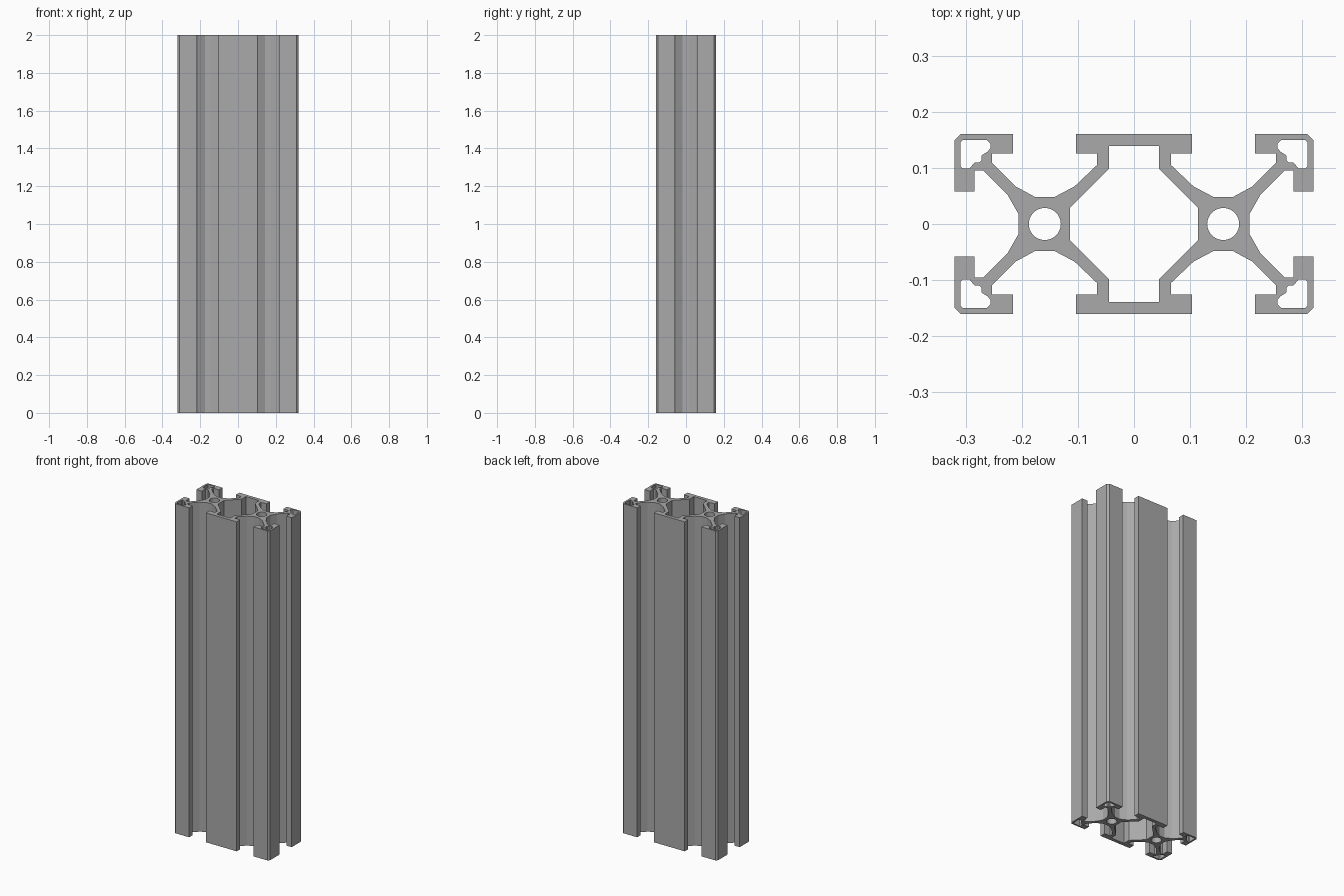
import bpy, bmesh, math

if "Cube" in bpy.data.objects:
    bpy.data.objects.remove(bpy.data.objects["Cube"])

HEIGHT = 2.0

# Quarter of the outer outline, from the top middle round to the right middle
outer = [(0.103, 0.16), (0.103, 0.126), (0.066, 0.126), (0.066, 0.105),
         (0.106, 0.067), (0.142, 0.048), (0.176, 0.048), (0.211, 0.067),
         (0.253, 0.109), (0.253, 0.126), (0.216, 0.126), (0.216, 0.16),
         (0.309, 0.16), (0.32, 0.149), (0.32, 0.058), (0.284, 0.058),
         (0.284, 0.095), (0.268, 0.095), (0.226, 0.053), (0.206, 0.018)]
# Quarter of the central chamber
chamber = [(0.045, 0.139), (0.045, 0.098), (0.114, 0.029)]
# Hollow pocket inside one corner
pocket = [(0.309, 0.146), (0.305, 0.150), (0.263, 0.150), (0.256, 0.143),
          (0.256, 0.135), (0.261, 0.129), (0.272, 0.122), (0.272, 0.113),
          (0.275, 0.110), (0.284, 0.110), (0.293, 0.099), (0.305, 0.099),
          (0.309, 0.103)]


def flip(points, sx, sy):
    return [(x * sx, y * sy) for x, y in points]


def full_loop(quarter):
    """Mirror a quarter outline into a closed loop."""
    half = quarter + flip(quarter, 1, -1)[::-1]
    return half + flip(half, -1, 1)[::-1]


def circle(cx, radius, sides=40):
    return [(cx + radius * math.cos(2 * math.pi * i / sides),
             radius * math.sin(2 * math.pi * i / sides)) for i in range(sides)]


loops = [full_loop(outer), full_loop(chamber)]
for sx in (-1, 1):
    loops.append(circle(sx * 0.159, 0.0285))      # round bores
    for sy in (-1, 1):
        loops.append(flip(pocket, sx, sy))        # corner pockets

# Filled cross-section with holes, extruded to the full height
curve = bpy.data.curves.new("rail_section", "CURVE")
curve.dimensions = "2D"
curve.fill_mode = "BOTH"
curve.extrude = HEIGHT / 2
for loop in loops:
    spline = curve.splines.new("POLY")
    spline.points.add(len(loop) - 1)
    for point, (x, y) in zip(spline.points, loop):
        point.co = (x, y, 0, 1)
    spline.use_cyclic_u = True
section = bpy.data.objects.new("rail_section", curve)
bpy.context.collection.objects.link(section)
bpy.context.view_layer.update()

# Turn the section into one clean closed mesh
mesh = bpy.data.meshes.new_from_object(
    section.evaluated_get(bpy.context.evaluated_depsgraph_get()))
bpy.data.objects.remove(section)
bm = bmesh.new()
bm.from_mesh(mesh)
bmesh.ops.remove_doubles(bm, verts=bm.verts, dist=0.0003)
bmesh.ops.translate(bm, verts=bm.verts, vec=(0, 0, HEIGHT / 2))
bmesh.ops.recalc_face_normals(bm, faces=bm.faces)
bm.to_mesh(mesh)
bm.free()

rail = bpy.data.objects.new("slotted_rail", mesh)
bpy.context.collection.objects.link(rail)

metal = bpy.data.materials.new("aluminium_grey")
metal.diffuse_color = (0.40, 0.40, 0.40, 1)
metal.use_nodes = True
metal.node_tree.nodes["Principled BSDF"].inputs["Base Color"].default_value = metal.diffuse_color
mesh.materials.clear()
mesh.materials.append(metal)

# Smooth the round bores, keep the profile edges sharp
bpy.context.view_layer.objects.active = rail
rail.select_set(True)
bpy.ops.object.shade_smooth_by_angle(angle=math.radians(15))
